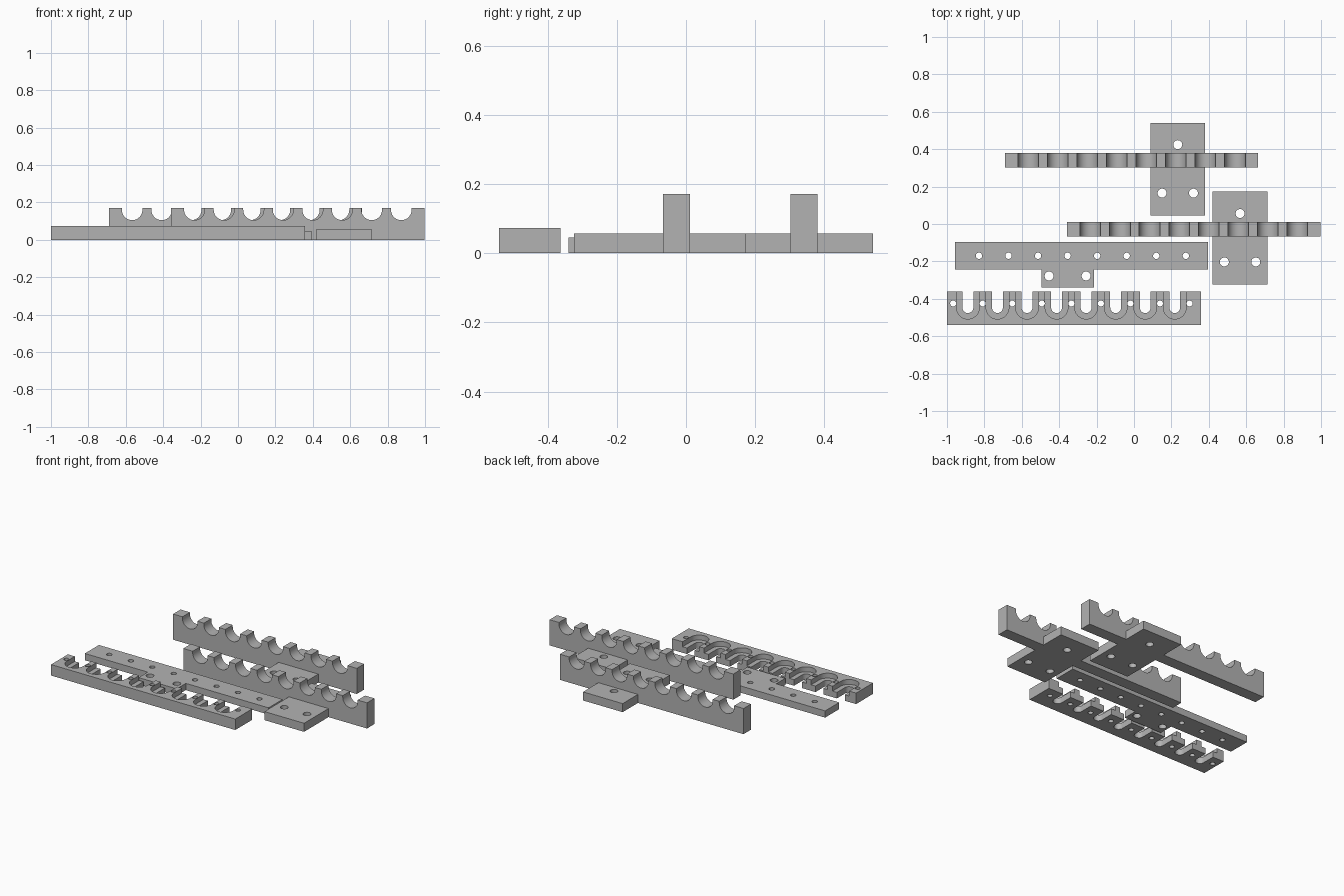
import bpy, bmesh
from math import cos, sin, pi, radians
from mathutils import Matrix

if "Cube" in bpy.data.objects:
    bpy.data.objects.remove(bpy.data.objects["Cube"])

grey = bpy.data.materials.new("light grey plastic")
grey.use_nodes = True
colour = (0.45, 0.45, 0.45, 1)
grey.diffuse_color = colour
grey.node_tree.nodes["Principled BSDF"].inputs["Base Color"].default_value = colour

PITCH = 0.158
SLOTS = 8


def arc(cx, cy, r, start, end, steps=20):
    return [(cx + r * cos(start + (end - start) * i / steps),
             cy + r * sin(start + (end - start) * i / steps)) for i in range(steps + 1)]


def rect(x0, x1, y0, y1):
    return [(x0, y0), (x1, y0), (x1, y1), (x0, y1)]


def circle(x, y, r):
    return arc(x, y, r, 0, 2 * pi, 32)[:-1]


def prism(name, outlines, low, high, upright=False):
    """Extrude closed outlines from low to high, along z or (upright) along y."""
    bm = bmesh.new()
    for outline in outlines:
        face = bm.faces.new([bm.verts.new((x, y, low)) for x, y in outline])
        moved = bmesh.ops.extrude_face_region(bm, geom=[face])["geom"]
        top = [v for v in moved if isinstance(v, bmesh.types.BMVert)]
        bmesh.ops.translate(bm, verts=top, vec=(0, 0, high - low))
    if upright:
        bm.transform(Matrix(((1, 0, 0, 0), (0, 0, 1, 0), (0, 1, 0, 0), (0, 0, 0, 1))))
    bmesh.ops.recalc_face_normals(bm, faces=bm.faces)
    mesh = bpy.data.meshes.new(name)
    bm.to_mesh(mesh)
    bm.free()
    mesh.materials.append(grey)
    obj = bpy.data.objects.new(name, mesh)
    bpy.context.collection.objects.link(obj)
    return obj


def cut(obj, outlines, low=-0.1, high=0.3):
    """Remove the extruded outlines from the part."""
    cutter = prism("cutter", outlines, low, high)
    mod = obj.modifiers.new("cut", 'BOOLEAN')
    mod.operation = 'DIFFERENCE'
    mod.solver = 'EXACT'
    mod.object = cutter
    graph = bpy.context.evaluated_depsgraph_get()
    mesh = bpy.data.meshes.new_from_object(obj.evaluated_get(graph))
    obj.modifiers.clear()
    obj.data = mesh
    bpy.data.objects.remove(cutter)


def smooth(obj):
    bpy.ops.object.select_all(action='DESELECT')
    obj.select_set(True)
    bpy.context.view_layer.objects.active = obj
    bpy.ops.object.shade_smooth_by_angle(angle=radians(30))


def cradle(name, x, y):
    """Upright scalloped rail standing through a drilled foot plate."""
    length, height, r = 1.354, 0.171, 0.055
    profile = [(x, height), (x, 0), (x + length, 0), (x + length, height)]
    first = x + (length - PITCH * (SLOTS - 1)) / 2
    for i in reversed(range(SLOTS)):
        cx = first + i * PITCH
        profile.append((cx + r, height))
        profile += arc(cx, 0.105 + r, r, 0, -pi)
        profile.append((cx - r, height))
    smooth(prism(name + "_rail", [profile], y, y + 0.078, upright=True))

    px, py = x + 0.778, y - 0.257
    plate = prism(name + "_foot_plate", [rect(px, px + 0.292, py, py + 0.496)], 0, 0.057)
    mid = px + 0.146
    cut(plate, [circle(mid, py + 0.379, 0.024),
                circle(mid - 0.084, py + 0.12, 0.024),
                circle(mid + 0.084, py + 0.12, 0.024)])
    smooth(plate)


cradle("rear", -0.69, 0.302)
cradle("middle", -0.357, -0.066)

# Flat drilled bar with a mounting tab
bar = prism("drilled_bar", [[(-0.958, -0.096), (-0.958, -0.244), (-0.494, -0.244),
                             (-0.494, -0.34), (-0.214, -0.34), (-0.214, -0.244),
                             (0.396, -0.244), (0.396, -0.096)]], 0, 0.045)
cut(bar, [circle(-0.829 + i * PITCH, -0.17, 0.017) for i in range(SLOTS)]
    + [circle(x, -0.278, 0.024) for x in (-0.454, -0.256)])
smooth(bar)


# Comb with stepped U slots and a hole through every tooth
def u_slot(x, r):
    return [(x + r, -0.3), (x - r, -0.3)] + arc(x, -0.447, r, pi, 2 * pi)


centres = [-0.888 + i * PITCH for i in range(SLOTS)]
comb = prism("slotted_comb", [rect(-1, 0.358, -0.54, -0.362)], 0, 0.073)
cut(comb, [u_slot(x, 0.061) for x in centres], low=0.04)
cut(comb, [u_slot(x, 0.029) for x in centres])
cut(comb, [circle(-0.967 + i * PITCH, -0.425, 0.016) for i in range(SLOTS + 1)])
smooth(comb)
